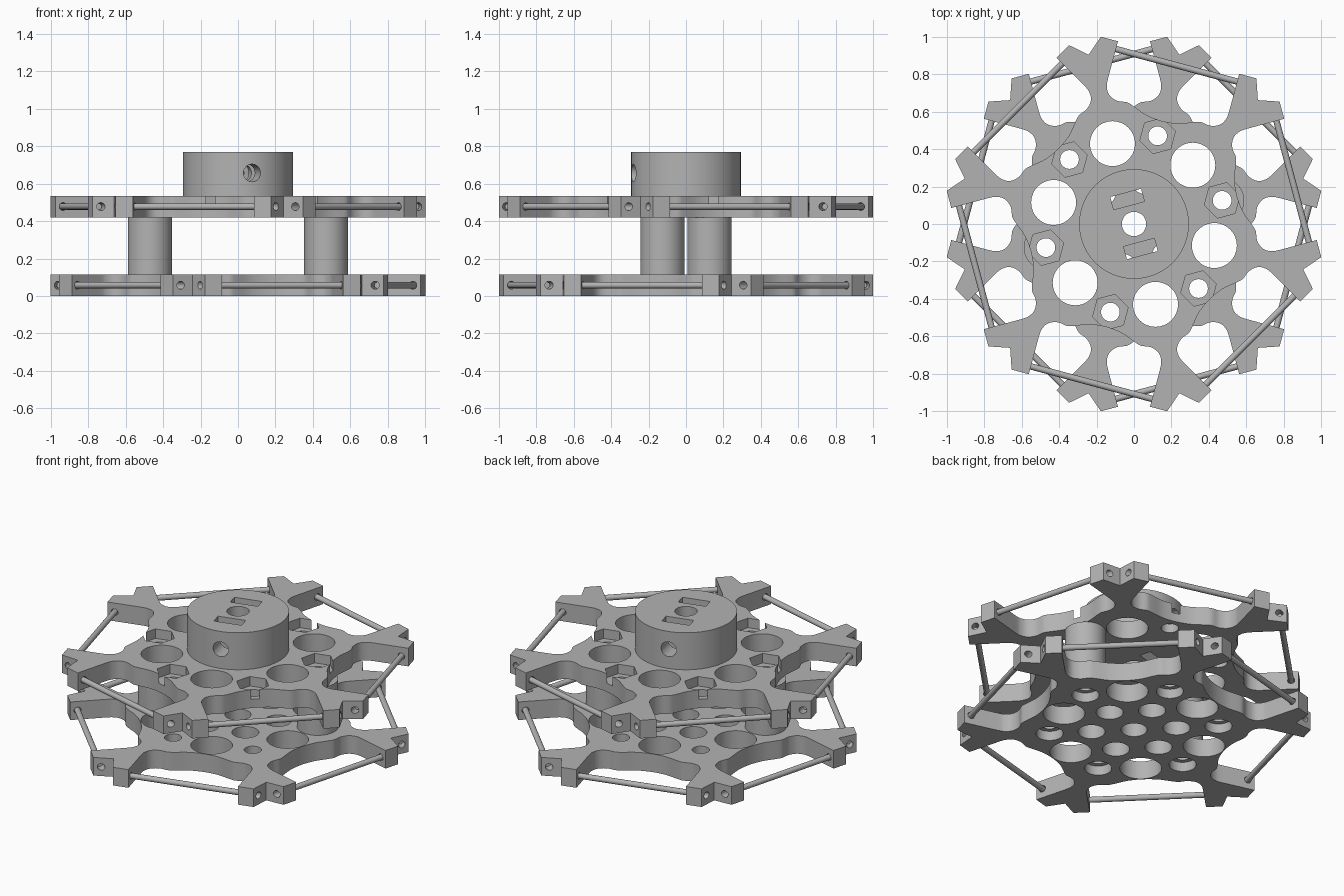
import bpy, bmesh
from math import radians, cos, sin, pi
from mathutils import Vector, Matrix

if "Cube" in bpy.data.objects:
    bpy.data.objects.remove(bpy.data.objects["Cube"], do_unlink=True)

grey = bpy.data.materials.new("light grey")
grey.use_nodes = True
grey.diffuse_color = (0.45, 0.45, 0.45, 1)
grey.node_tree.nodes["Principled BSDF"].inputs["Base Color"].default_value = (0.45, 0.45, 0.45, 1)

T = 0.115          # plate thickness
UPPER = 0.42       # underside of the upper plate
HUB_TOP = 0.77
ROD_N = 0.877      # distance of each rod from the axis
SIXTHS = range(0, 360, 60)


def polar(r, deg, z=0.0):
    return Vector((r * cos(radians(deg)), r * sin(radians(deg)), z))


def to_object(name, bm):
    bmesh.ops.recalc_face_normals(bm, faces=bm.faces)
    mesh = bpy.data.meshes.new(name)
    bm.to_mesh(mesh)
    bm.free()
    mesh.materials.append(grey)
    obj = bpy.data.objects.new(name, mesh)
    bpy.context.scene.collection.objects.link(obj)
    return obj


def cylinder(name, start, end, radius, sides=48, turn=0):
    axis = end - start
    spin = axis.to_track_quat('Z', 'Y').to_matrix().to_4x4()
    place = Matrix.Translation((start + end) / 2) @ spin @ Matrix.Rotation(radians(turn), 4, 'Z')
    bm = bmesh.new()
    bmesh.ops.create_cone(bm, cap_ends=True, segments=sides, radius1=radius,
                          radius2=radius, depth=axis.length, matrix=place)
    return to_object(name, bm)


def upright(name, at, z0, z1, radius, sides=48, turn=0):
    return cylinder(name, Vector((at.x, at.y, z0)), Vector((at.x, at.y, z1)), radius, sides, turn)


def box(name, centre, size, deg):
    bm = bmesh.new()
    place = Matrix.Translation(centre) @ Matrix.Rotation(radians(deg), 4, 'Z') @ Matrix.Diagonal((*size, 1))
    bmesh.ops.create_cube(bm, size=1, matrix=place)
    return to_object(name, bm)


def cut(target, cutter):
    mod = target.modifiers.new("cut", 'BOOLEAN')
    mod.operation = 'DIFFERENCE'
    mod.solver = 'EXACT'
    mod.object = cutter
    with bpy.context.temp_override(object=target, active_object=target):
        bpy.ops.object.modifier_apply(modifier=mod.name)
    bpy.data.objects.remove(cutter, do_unlink=True)


def smooth_path(points, steps=4):
    """Catmull-Rom curve through the points, without the two end handles."""
    path = []
    for a, b, c, d in zip(points, points[1:], points[2:], points[3:]):
        for i in range(steps):
            t = i / steps
            path.append(b + (c - a) * (t / 2) + (a * 2 - b * 5 + c * 4 - d) * (t * t / 2)
                        + (b * 3 - a - c * 3 + d) * (t ** 3 / 2))
    return path + [points[-2]]


# Outline of one sixth of a plate: block, scalloped bay, block (sideways, outward)
half = [Vector(p) for p in ((.335, .92), (.335, .72), (.328, .665), (.302, .628), (.255, .612),
                            (.205, .618), (.165, .607), (.09, .58), (0, .57))]
flip = lambda p: Vector((-p.x, p.y))
bay = smooth_path([flip(p) for p in half] + half[-2::-1])
sector = [Vector((-.43, .92)), flip(half[0])] + bay + [half[0], Vector((.43, .92))]


def plate(name, z, first):
    bm = bmesh.new()
    ring = []
    for a in SIXTHS:
        a += first
        ring += [polar(p.y, a, z) + polar(p.x, a + 90) for p in sector]
        ring.append(polar(.935, a + 30, z))          # notch at the arm tip
    face = bm.faces.new([bm.verts.new(p) for p in ring])
    top = bmesh.ops.extrude_face_region(bm, geom=[face])
    bmesh.ops.translate(bm, vec=(0, 0, T), verts=[v for v in top["geom"] if isinstance(v, bmesh.types.BMVert)])
    obj = to_object(name, bm)

    # Rod sockets, rods and large holes
    for i, a in enumerate(SIXTHS):
        middle = polar(ROD_N, a + first, z + T / 2)
        side = polar(1, a + first + 90)
        cut(obj, cylinder("socket", middle - side * .48, middle + side * .48, .021, 24))
        cylinder(f"{name}_rod_{i + 1}", middle - side * .4, middle + side * .4, .017, 24)
        cut(obj, upright("hole", polar(.444, a + 45), z - .1, z + T + .1, .12))
    return obj


lower = plate("lower_plate", 0, 45)
upper = plate("upper_plate", UPPER, 75)

# Bolt holes, nut pockets, counterbores and inner ring of holes
for a in SIXTHS:
    bolt = polar(.487, a + 15)
    cut(upper, upright("hole", bolt, UPPER - .1, UPPER + T + .1, .05, 32))
    cut(upper, upright("pocket", bolt, UPPER + .055, UPPER + T + .1, .098, 6, a + 45))
    cut(lower, upright("hole", bolt, -.1, T + .1, .05, 32))
    cut(lower, upright("counterbore", bolt, -.1, .06, .078, 32))
    cut(lower, upright("hole", polar(.245, a + 15), -.1, T + .1, .078, 32))
cut(lower, upright("hole", Vector((0, 0, 0)), -.1, T + .1, .075, 32))

# Hub with shaft bore, nut slots and set screw holes
hub = upright("hub", Vector((0, 0, 0)), UPPER + T, HUB_TOP, .293, 96)
for part in (hub, upper):
    cut(part, upright("bore", Vector((0, 0, 0)), UPPER - .1, HUB_TOP + .1, .065))
    for a in (105, 285):
        cut(part, box("slot", polar(.137, a, .6), (.17, .07, .6), 15))
for a in (105, 285):
    cut(hub, cylinder("screw_hole", polar(.03, a, .657), polar(.4, a, .657), .047, 32))

# Spacer columns between the plates
for name, a in (("left_spacer", 15), ("right_spacer", 195)):
    spacer = upright(name, polar(.487, a), T, UPPER, .118, 64)
    cut(spacer, upright("hole", polar(.487, a), 0, UPPER + T, .05, 32))

# Smooth the round walls and keep the edges sharp
for obj in bpy.data.objects:
    if obj.type == 'MESH' and obj.data.materials and obj.data.materials[0] == grey:
        bpy.ops.object.select_all(action='DESELECT')
        obj.select_set(True)
        bpy.context.view_layer.objects.active = obj
        bpy.ops.object.shade_smooth_by_angle(angle=radians(30))
